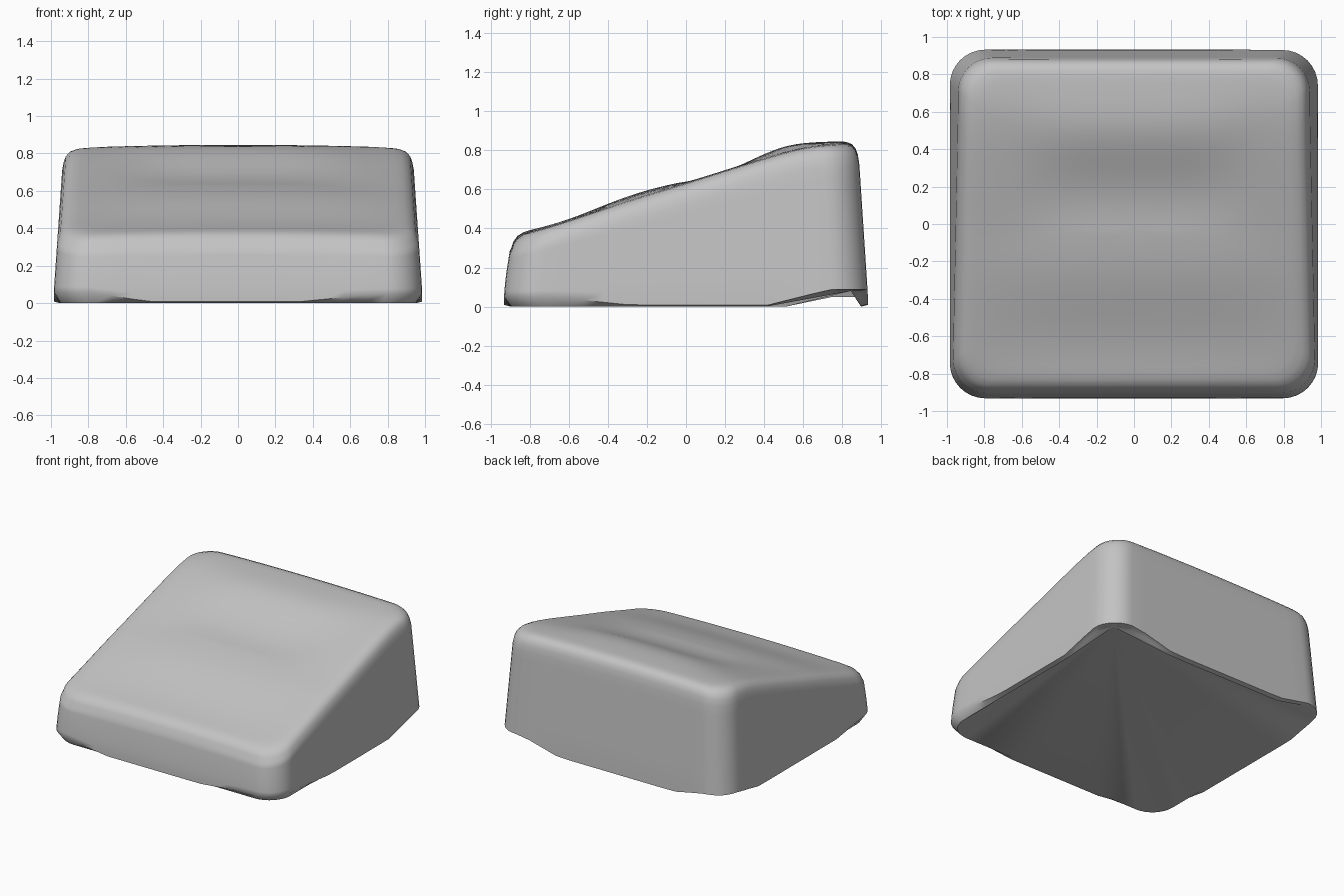
import bpy, bmesh, math

cube = bpy.data.objects.get("Cube")
if cube:
    bpy.data.objects.remove(cube, do_unlink=True)

grey = bpy.data.materials.new("cushion grey")
grey.use_nodes = True
COLOR = (0.55, 0.55, 0.55, 1)
grey.diffuse_color = COLOR
grey.node_tree.nodes["Principled BSDF"].inputs["Base Color"].default_value = COLOR

HALF_X, HALF_Y, RADIUS, TAPER = 0.985, 0.932, 0.19, 0.07
CORNER_STEPS, SIDE_STEPS = 8, 14


def outline(inset):
    """Rounded rectangle, counter-clockwise, shrunk by an inset."""
    r = RADIUS - inset * 0.3
    hx, hy = HALF_X - inset - r, HALF_Y - inset - r
    arcs = []
    for i, (sx, sy) in enumerate(((1, 1), (-1, 1), (-1, -1), (1, -1))):
        angles = [(i + k / CORNER_STEPS) * math.pi / 2 for k in range(CORNER_STEPS + 1)]
        arcs.append([(sx * hx + r * math.cos(a), sy * hy + r * math.sin(a)) for a in angles])
    points = []
    for i, arc in enumerate(arcs):
        points += arc
        (ax, ay), (bx, by) = arc[-1], arcs[(i + 1) % 4][0]
        points += [(ax + (bx - ax) * k / SIDE_STEPS, ay + (by - ay) * k / SIDE_STEPS)
                   for k in range(1, SIDE_STEPS)]
    return points


def top_height(x, y):
    """Sloping seat with soft waves, a broad one in front and a short one behind."""
    if y > -0.05:
        strength = 0.02 * math.exp(-(x / 0.55) ** 4)
    else:
        strength = 0.011 * math.exp(-(x / 0.8) ** 4)
    slope = 0.648 + 0.315 * y + strength * math.sin((y - 0.35) * math.tau / 0.8)
    crest, blend = 0.85, 0.023
    soft = -blend * math.log(math.exp(-slope / blend) + math.exp(-crest / blend))
    return soft - 0.022 * x * x


def corner_lift(x, y, corners):
    """Height gained near each (x, y, height, reach) corner."""
    lift = 0
    for cx, cy, height, reach in corners:
        near = 1 - math.hypot(x - cx, y - cy) / reach
        lift = max(lift, height * min(1, max(0, near * 1.5)))
    return lift


# The back corners are raised off the ground, the front ones curl under
RAISED = ((0.88, 0.86, 0.08, 0.45), (-0.9, 0.86, 0.05, 0.35))
CURLED = ((0.93, -0.88, 0.04, 0.6), (-0.93, -0.88, 0.05, 0.45))


def lean(x, y, z, t):
    """Walls lean inward with height, the front a little more."""
    k = 1 - TAPER * max(0, z - 0.06)
    return x * k, y * k + 0.018 * t * t * max(0, -y)


bm = bmesh.new()
rings = []


def add_ring(points):
    rings.append([bm.verts.new(p) for p in points])


# Tucked-in rim that the underside hangs from
add_ring([(x, y, corner_lift(x, y, RAISED)) for x, y in outline(0.035)])

# Walls
for t in (0, 0.12, 0.25, 0.4, 0.55, 0.7, 0.82, 0.91):
    ring = []
    for x, y in outline(0):
        low = corner_lift(x, y, RAISED + CURLED) + 0.008
        z = low + t * (top_height(x, y) - 0.05 - low)
        ring.append((*lean(x, y, z, t), z))
    add_ring(ring)

# Rounded shoulder
for inset, drop in ((0, 0.07), (0.012, 0.038), (0.033, 0.015), (0.065, 0.003)):
    ring = []
    for x, y in outline(inset):
        x, y = lean(x, y, top_height(x, y), 1)
        ring.append((x, y, top_height(x, y) - drop))
    add_ring(ring)

# Concentric rings over the seat
edge = [(v.co.x, v.co.y) for v in rings[-1]]
STEPS = 22
for n in range(1, STEPS):
    s = 1 - n / STEPS
    add_ring([(x * s, y * s, top_height(x * s, y * s)) for x, y in edge])

count = len(edge)
for low, high in zip(rings, rings[1:]):
    for i in range(count):
        j = (i + 1) % count
        bm.faces.new((low[i], low[j], high[j], high[i]))

# Close the seat centre
centre = bm.verts.new((0, 0, top_height(0, 0)))
for i in range(count):
    bm.faces.new((rings[-1][i], rings[-1][(i + 1) % count], centre))

# Underside fans out from the raised back left corner
rim = rings[0]
apex = CORNER_STEPS // 2
for n in range(1, count - 1):
    a, b = rim[(apex + n) % count], rim[(apex + n + 1) % count]
    bm.faces.new((rim[apex], b, a))
bmesh.ops.recalc_face_normals(bm, faces=bm.faces[:])

mesh = bpy.data.meshes.new("wedge_cushion")
bm.to_mesh(mesh)
bm.free()
mesh.materials.append(grey)
cushion = bpy.data.objects.new("wedge_cushion", mesh)
bpy.context.collection.objects.link(cushion)
bpy.context.view_layer.objects.active = cushion
cushion.select_set(True)
bpy.ops.object.shade_smooth_by_angle(angle=math.radians(50))
